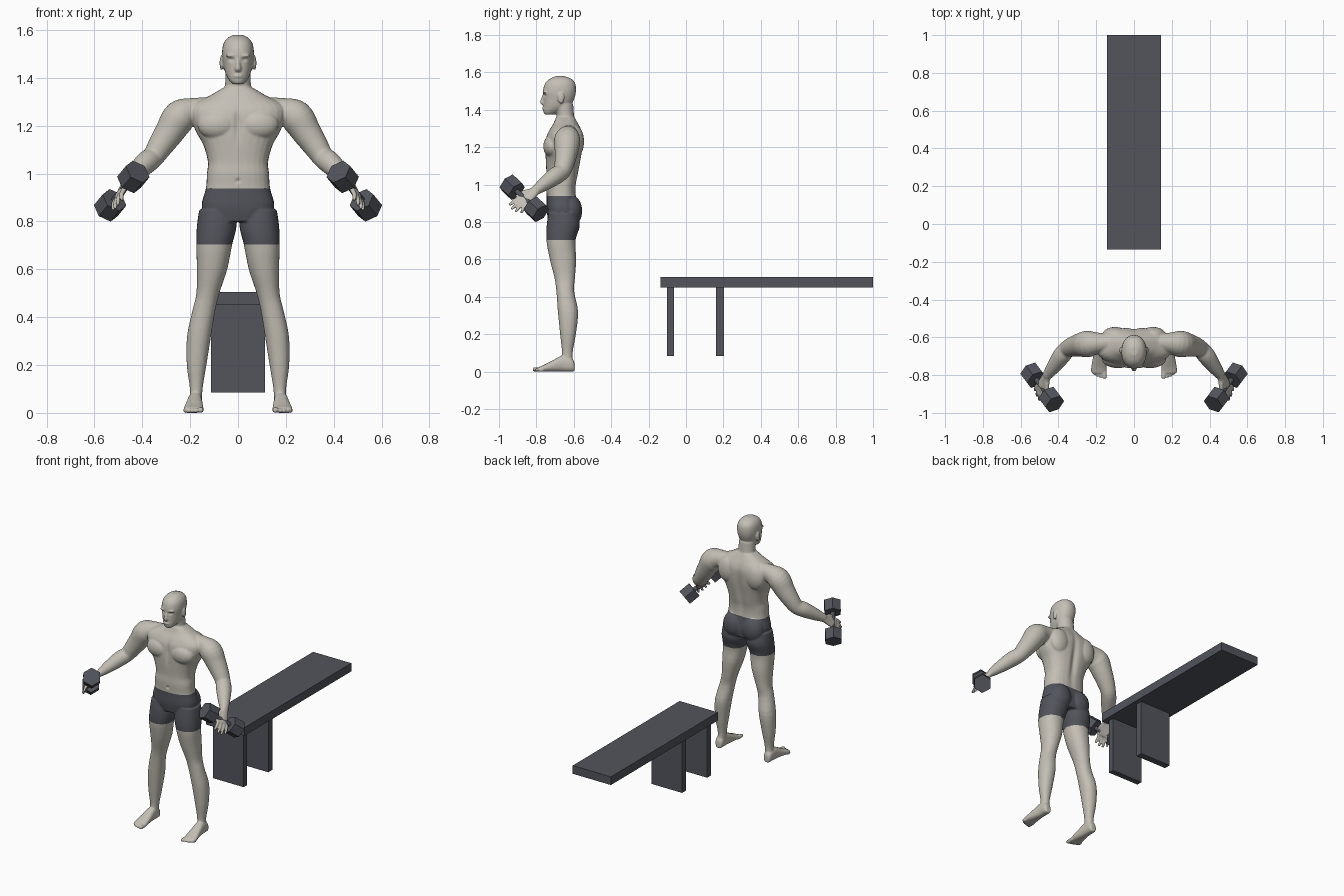
import bpy, bmesh, math
from mathutils import Vector, Matrix

cube = bpy.data.objects.get("Cube")
if cube:
    bpy.data.objects.remove(cube, do_unlink=True)


def material(name, color):
    m = bpy.data.materials.new(name)
    m.use_nodes = True
    m.diffuse_color = (*color, 1)
    m.node_tree.nodes["Principled BSDF"].inputs["Base Color"].default_value = (*color, 1)
    return m


skin = material("pale skin", (0.55, 0.52, 0.46))
charcoal = material("charcoal", (0.085, 0.09, 0.108))


def add_object(name, bm, *mats):
    bmesh.ops.recalc_face_normals(bm, faces=bm.faces)
    mesh = bpy.data.meshes.new(name)
    bm.to_mesh(mesh)
    bm.free()
    for m in mats:
        mesh.materials.append(m)
    obj = bpy.data.objects.new(name, mesh)
    bpy.context.scene.collection.objects.link(obj)
    return obj


def smooth_rows(rows, steps=4):
    """Catmull-Rom interpolation of section rows."""
    out = []
    for i in range(len(rows) - 1):
        a, b = rows[max(i - 1, 0)], rows[i]
        c, d = rows[i + 1], rows[min(i + 2, len(rows) - 1)]
        for k in range(steps):
            t = k / steps
            out.append([q + t / 2 * (r - p + t * (2 * p - 5 * q + 4 * r - s + t * (3 * (q - r) + s - p)))
                        for p, q, r, s in zip(a, b, c, d)])
    return out + [list(rows[-1])]


def loft(bm, sections, power=2.0, count=28):
    """Skin a closed body over sections given as (centre, u, v)."""
    rings = []
    for c, u, v in sections:
        ring = []
        for k in range(count):
            a = math.tau * k / count
            x, y = (math.copysign(abs(f) ** (2 / power), f) for f in (math.cos(a), math.sin(a)))
            ring.append(bm.verts.new(c + u * x + v * y))
        rings.append(ring)
    for r, s in zip(rings, rings[1:]):
        for k in range(count):
            n = (k + 1) % count
            bm.faces.new((r[k], r[n], s[n], s[k]))
    bm.faces.new(rings[0])
    bm.faces.new(rings[-1])


def column(bm, rows, power, side=1):
    """Rows of z, x from, x to, y front, y back."""
    loft(bm, [(Vector((side * (a + b) / 2, (f + k) / 2, z)), Vector(((b - a) / 2, 0, 0)),
               Vector((0, (k - f) / 2, 0))) for z, a, b, f, k in smooth_rows(rows)], power)


def tube(bm, rows, ref, side=1, count=20):
    """Rows of x, y, z, radius along ref, radius across it."""
    rows = smooth_rows(rows)
    flip = Vector((side, 1, 1))
    pts = [Vector(r[:3]) for r in rows]
    sections = []
    for i, r in enumerate(rows):
        t = (pts[min(i + 1, len(pts) - 1)] - pts[max(i - 1, 0)]).normalized()
        u = (ref - t * ref.dot(t)).normalized()
        sections.append((pts[i] * flip, u * r[3] * flip, t.cross(u) * r[4] * flip))
    loft(bm, sections, count=count)


def ball(bm, center, radii):
    bmesh.ops.create_uvsphere(bm, u_segments=24, v_segments=16, radius=1,
                              matrix=Matrix.Translation(center) @ Matrix.Diagonal((*radii, 1)))


# Torso, neck and head
body = bmesh.new()
torso = [(.80, .11, -.735, -.58), (.86, .152, -.745, -.575), (.94, .134, -.745, -.588),
         (1.0, .13, -.748, -.588), (1.05, .126, -.746, -.578), (1.12, .145, -.75, -.565),
         (1.18, .178, -.752, -.555), (1.25, .2, -.748, -.55), (1.29, .185, -.732, -.558),
         (1.325, .12, -.71, -.575), (1.36, .06, -.695, -.595)]
neck = [(1.29, .07, -.695, -.58), (1.35, .056, -.69, -.595), (1.43, .052, -.705, -.603)]
head = [(1.374, .022, -.755, -.71), (1.39, .037, -.763, -.67), (1.42, .053, -.763, -.62),
        (1.46, .062, -.763, -.597), (1.50, .067, -.765, -.588), (1.54, .062, -.754, -.592),
        (1.565, .046, -.73, -.612), (1.58, .02, -.695, -.65)]
for rows, power in ((torso, 2.5), (neck, 2), (head, 2.2)):
    column(body, [(z, -w, w, f, k) for z, w, f, k in rows], power)

# Nose and lips
tube(body, [(0, -.757, 1.485, .007, .007), (0, -.768, 1.455, .009, .009),
            (0, -.768, 1.438, .014, .011), (0, -.758, 1.428, .011, .006)], Vector((1, 0, 0)))
ball(body, (0, -.762, 1.408), (.02, .007, .008))

# Grip frame shared by the hand and the dumbbell
grip = Vector((.486, -.865, .927))
axis = Vector((.098, .13, -.12)).normalized()
reach = Vector((.34, -.72, -.61)).normalized()
wrist = Vector((.462, -.805, .968))

arm = [(.08, -.625, 1.275, .045), (.18, -.63, 1.263, .054), (.242, -.635, 1.238, .07),
       (.285, -.64, 1.175, .062), (.325, -.65, 1.115, .053), (.355, -.665, 1.07, .046),
       (.385, -.70, 1.045, .047), (.425, -.755, 1.005, .038), (*wrist, .025)]
leg = [(.85, .01, .162, -.735, -.58), (.78, .006, .172, -.745, -.568), (.70, .025, .174, -.746, -.591),
       (.60, .045, .172, -.728, -.587), (.50, .078, .174, -.703, -.594), (.43, .095, .19, -.693, -.598),
       (.32, .113, .213, -.685, -.577), (.20, .132, .214, -.673, -.589),
       (.10, .148, .201, -.663, -.606), (.03, .152, .204, -.67, -.602)]
foot = [(-.596, .162, .196, .045), (-.61, .153, .206, .07), (-.66, .15, .21, .085),
        (-.71, .147, .218, .062), (-.76, .144, .227, .036), (-.79, .147, .226, .024)]
toes = [(.156, -.82, .012), (.177, -.814, .009), (.193, -.808, .009), (.207, -.8, .009), (.22, -.79, .008)]

for s in (1, -1):
    # Arm, chest, buttock, brow and ear
    tube(body, [(*r, r[3]) for r in arm], Vector((0, 1, 0)), s, 28)
    ball(body, (s * .085, -.715, 1.205), (.085, .048, .062))
    ball(body, (s * .07, -.615, .86), (.074, .06, .085))
    ball(body, (s * .1, -.59, 1.23), (.07, .045, .085))
    ball(body, (s * .027, -.754, 1.493), (.025, .011, .007))
    ball(body, (s * .069, -.668, 1.463), (.008, .018, .031))

    # Leg, foot and toes
    column(body, leg, 2.15, s)
    loft(body, [(Vector((s * (a + b) / 2, y, h / 2)), Vector(((b - a) / 2, 0, 0)), Vector((0, 0, h / 2)))
                for y, a, b, h in smooth_rows(foot)], 2.4)
    for x, tip, r in toes:
        tube(body, [(x, -.765, r, r, r), (x, tip + .012, r, r, r), (x, tip, r, r * .6, r * .6)],
             Vector((0, 0, 1)), s)

    # Palm, fingers and thumb
    knuckles = wrist + reach * .088
    tube(body, [(*(wrist - reach * .02), .024, .022), (*(wrist + reach * .03), .032, .018),
                (*knuckles, .039, .015), (*(knuckles + reach * .01), .034, .011)], axis, s)
    curl = reach.cross(axis)
    if curl.x > 0:
        curl.negate()
    for k, length in enumerate((.07, .08, .075, .058)):
        spread = axis * (k - 1.5)
        a = knuckles + spread * .021
        b = a + reach * length * .5 + spread * .003
        c = a + reach * length + spread * .007 + curl * .012
        tube(body, [(*a, .0105, .0105), (*b, .01, .01), (*c, .007, .007)], axis, s)
    base = wrist + reach * .025 - axis * .02
    tube(body, [(*base, .014, .014), (*(base + reach * .035 - axis * .022), .011, .011),
                (*(base + reach * .075 - axis * .028), .008, .008)], curl, s)

# Fuse the parts into one continuous figure
figure = add_object("figure", body, skin)
fuse = figure.modifiers.new("fuse", "REMESH")
fuse.mode = "VOXEL"
fuse.voxel_size = .0048
soften = figure.modifiers.new("soften", "SMOOTH")
soften.factor = .5
soften.iterations = 4
bpy.context.view_layer.update()
evaluated = figure.evaluated_get(bpy.context.evaluated_depsgraph_get())
mesh = bpy.data.meshes.new_from_object(evaluated)
figure.modifiers.clear()
figure.data = mesh
mesh.materials.clear()
mesh.materials.append(skin)
mesh.materials.append(charcoal)

# Shallow sculpted dents: centre, radii, push along y
dents = [((0, -.76, 1.21), (.014, .05, .07), .01), ((0, -.75, .97), (.008, .03, .008), .008),
         ((0, -.56, 1.12), (.02, .05, .17), -.013)]
dents += [((s * .026, -.76, 1.477), (.013, .03, .008), .007) for s in (1, -1)]
for v in mesh.vertices:
    for c, r, push in dents:
        d = sum(((p - q) / w) ** 2 for p, q, w in zip(v.co, c, r))
        if d < 9:
            v.co.y += push * math.exp(-d)

# Shorts are the band of faces around hips and thighs
for p in mesh.polygons:
    p.use_smooth = True
    p.material_index = int(.705 < p.center.z < .94 and abs(p.center.x) < .25)

# Hexagonal dumbbells
for s, name in ((1, "left_dumbbell"), (-1, "right_dumbbell")):
    bm = bmesh.new()
    direction = Vector((s * axis.x, axis.y, axis.z))
    turn = direction.to_track_quat("Z", "Y").to_matrix().to_4x4()
    middle = Vector((s * grip.x, grip.y, grip.z))
    for offset, sides, radius, depth in ((-.1, 6, .057, .075), (.1, 6, .057, .075), (0, 16, .014, .16)):
        bmesh.ops.create_cone(bm, cap_ends=True, segments=sides, radius1=radius, radius2=radius, depth=depth,
                              matrix=Matrix.Translation(middle + direction * offset) @ turn)
    add_object(name, bm, charcoal)

# Bench
for name, w, y0, y1, z0, z1 in (("bench_top", .142, -.135, 1, .45, .505),
                                ("bench_front_support", .113, -.102, -.064, .085, .45),
                                ("bench_rear_support", .113, .16, .203, .085, .45)):
    bm = bmesh.new()
    bmesh.ops.create_cube(bm, size=1, matrix=Matrix.Translation((0, (y0 + y1) / 2, (z0 + z1) / 2))
                          @ Matrix.Diagonal((2 * w, y1 - y0, z1 - z0, 1)))
    add_object(name, bm, charcoal)
